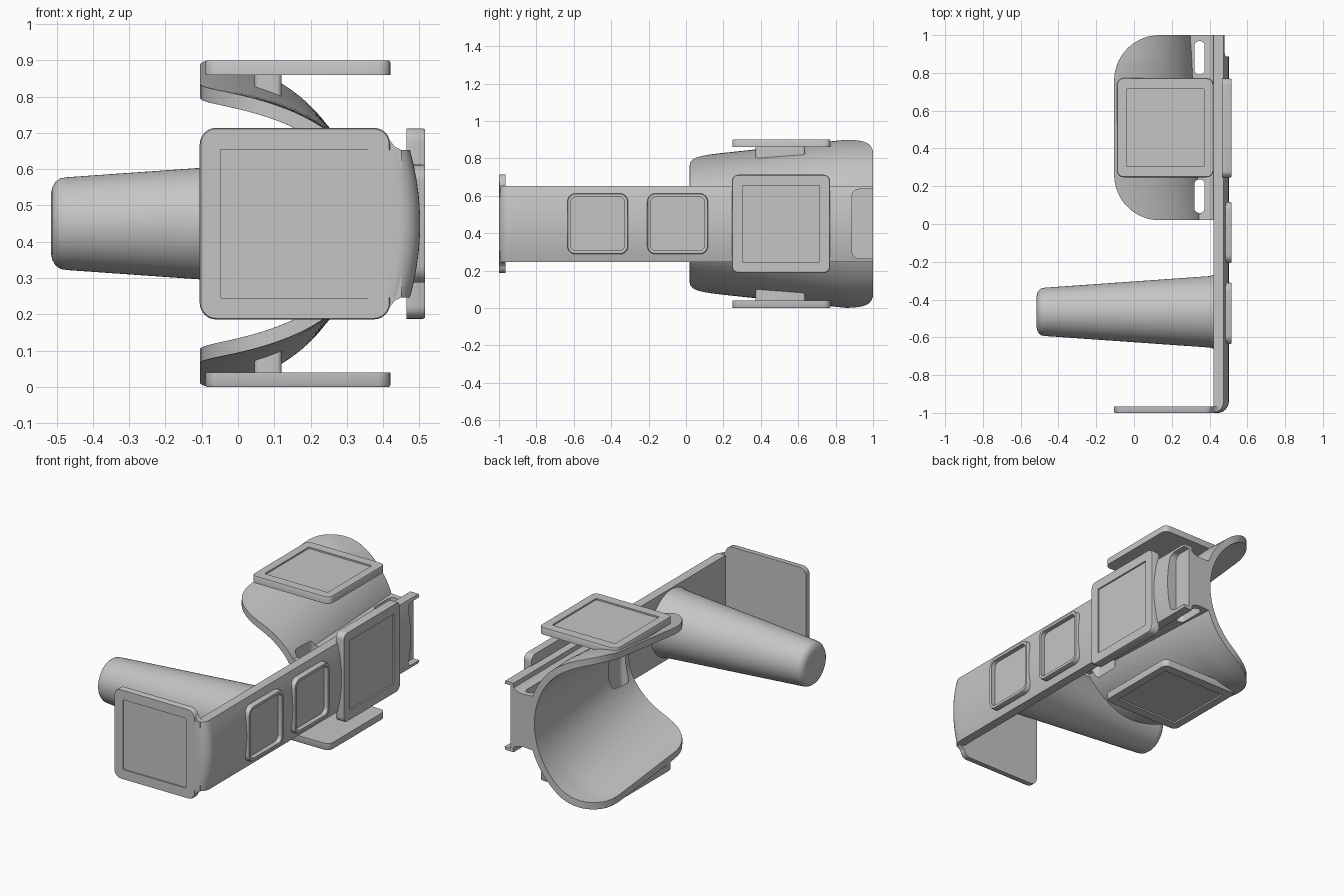
import bpy, bmesh
from math import sin, cos, pi, acos, sqrt

cube = bpy.data.objects.get("Cube")
if cube:
    bpy.data.objects.remove(cube, do_unlink=True)

mat = bpy.data.materials.new("plain grey")
mat.use_nodes = True
GREY = (0.56, 0.56, 0.56, 1)
mat.diffuse_color = GREY
mat.node_tree.nodes["Principled BSDF"].inputs["Base Color"].default_value = GREY
MID = 0.45  # height of the symmetry plane


def activate(ob):
    bpy.ops.object.select_all(action="DESELECT")
    ob.select_set(True)
    bpy.context.view_layer.objects.active = ob


def smooth(ob):
    activate(ob)
    bpy.ops.object.shade_smooth_by_angle(angle=0.6)


def loft(name, rings):
    """Skin closed rings of equal length and cap both ends."""
    bm = bmesh.new()
    rows = [[bm.verts.new(p) for p in ring] for ring in rings]
    n = len(rows[0])
    for a, b in zip(rows, rows[1:]):
        for i in range(n):
            j = (i + 1) % n
            bm.faces.new((a[i], a[j], b[j], b[i]))
    bm.faces.new(rows[0][::-1])
    bm.faces.new(rows[-1])
    bmesh.ops.recalc_face_normals(bm, faces=bm.faces)
    me = bpy.data.meshes.new(name)
    bm.to_mesh(me)
    bm.free()
    me.materials.append(mat)
    ob = bpy.data.objects.new(name, me)
    bpy.context.collection.objects.link(ob)
    smooth(ob)
    return ob


def rrect(w, h, r, n=6):
    pts = []
    for k, (sx, sy) in enumerate(((1, 1), (-1, 1), (-1, -1), (1, -1))):
        for i in range(n + 1):
            t = (k + i / n) * pi / 2
            pts.append((sx * (w / 2 - r) + r * cos(t), sy * (h / 2 - r) + r * sin(t)))
    return pts


def panel(name, place, w, h, r, back, front, iw, ih, ir, floor):
    """Rounded plate with a softened rim and a sunken inner field."""
    s = 0.006
    soft = front - s if front > back else front + s
    steps = [(w, h, r, back), (w, h, r, soft), (w - s, h - s, r - s / 2, front),
             (iw, ih, ir, front), (iw, ih, ir, floor)]
    return loft(name, [[place(u, v, d) for u, v in rrect(a, b, c)] for a, b, c, d in steps])


def block(name, place, w, h, r, lo, hi):
    return loft(name, [[place(u, v, d) for u, v in rrect(w, h, r)] for d in (lo, hi)])


def cut(cutter, *targets):
    for ob in targets:
        mod = ob.modifiers.new("cut", "BOOLEAN")
        mod.operation = "DIFFERENCE"
        mod.solver = "EXACT"
        mod.object = cutter
        activate(ob)
        bpy.ops.object.modifier_apply(modifier=mod.name)
    bpy.data.objects.remove(cutter, do_unlink=True)


def side(y):
    return lambda u, v, d: (d, y + u, MID + v)


# Long crowned bar with a rounded front corner
R = 0.06
rows = [(-1 + R * (1 - cos(t)), R * (1 - sin(t))) for t in [i * pi / 16 for i in range(9)]]
rows += [(-0.94 + 1.94 * i / 40, 0) for i in range(1, 41)]
rings = []
for y, off in rows:
    ring = [(0.42, y, MID - 0.203)]
    for i in range(17):
        s = -1 + i / 8
        ring.append((0.502 - 0.028 * s * s - off, y, MID + 0.203 * s))
    ring.append((0.42, y, MID + 0.203))
    rings.append(ring)
bar = loft("long_bar", rings)

# Two framed windows let into the bar
for name, y in (("front_window", -0.472), ("rear_window", -0.045)):
    cut(block("window_cutter", side(y), 0.3, 0.3, 0.03, 0.47, 0.6), bar)
    panel(name + "_frame", side(y), 0.325, 0.325, 0.045, 0.45, 0.515, 0.289, 0.287, 0.03, 0.488)

# Side plate, and the open pocket at the rear end of the bar
panel("side_plate", side(0.508), 0.525, 0.525, 0.035, 0.465, 0.515, 0.41, 0.41, 0.002, 0.506)
cut(block("pocket_cutter", side(0.988), 0.2, 0.37, 0.035, 0.432, 0.6), bar)
smooth(bar)

# Front plate and the neck that joins it to the bar
panel("front_plate", lambda u, v, d: (0.157 + u, d, MID + v),
      0.525, 0.528, 0.045, -0.965, -1, 0.41, 0.41, 0.002, -0.992)
half = [(0.36, 0.25), (0.405, 0.25), (0.418, 0.23), (0.432, 0.212), (0.45, 0.203)]
outline = [(x, MID + h) for x, h in half] + [(x, MID - h) for x, h in reversed(half)]
loft("plate_neck", [[(x, y, z) for x, z in outline] for y in (-0.996, -0.965)])

# Tapered handle
profile = [(0.44, 0.2), (0.425, 0.196), (0.4, 0.189), (-0.47, 0.128), (-0.49, 0.125),
           (-0.503, 0.115), (-0.512, 0.1), (-0.515, 0.085)]
loft("handle", [[(x, -0.465 + r * cos(i * pi / 32), MID + r * sin(i * pi / 32))
                 for i in range(64)] for x, r in profile])

# Flaring arm cuff with rounded corners, and the waisted web joining it to the bar
CX, WALL, CORNER = -0.105, 0.04, 0.24
waist = [(0.44, 0.197), (0.425, 0.18), (0.405, 0.165), (0.38, 0.157), (0.355, 0.155)]
cuff_rings, web_rings = [], []
for k in range(41):
    t = 0.5 - 0.5 * cos(k * pi / 40)
    y = 0.02 + 0.98 * t
    a, b = 0.5 - 0.07 * t, min(0.36 + 0.105 * t, 0.45)
    d = min(y - 0.02, 1 - y, CORNER)
    reach = CORNER - sqrt(max(0, CORNER ** 2 - (CORNER - d) ** 2))

    def arc(shrink):
        A, B = a - shrink, b - shrink
        end = acos(min(1, reach / A))
        return [(CX + A * cos(s), y, MID + B * sin(s))
                for s in [end * (i / 24 - 1) for i in range(49)]]

    cuff_rings.append(arc(0) + arc(WALL)[::-1])
    web = [(x, y, MID - h) for x, h in waist]
    for i in range(17):
        h = 0.16 * (i / 8 - 1)
        web.append((CX + (a - 0.02) * sqrt(1 - (h / (b - 0.02)) ** 2), y, MID + h))
    web += [(x, y, MID + h) for x, h in reversed(waist)]
    web_rings.append(web)
cuff = loft("arm_cuff", cuff_rings)
bevel = cuff.modifiers.new("soft_rim", "BEVEL")
bevel.width = 0.01
bevel.segments = 3
bevel.limit_method = "ANGLE"
bevel.angle_limit = 0.9
activate(cuff)
bpy.ops.object.modifier_apply(modifier=bevel.name)
web = loft("cuff_web", web_rings)

# Strap slots through the cuff and web
for y in (0.147, 0.88):
    cut(block("slot_cutter", lambda u, v, d: (0.347 + u, y + v, d),
              0.055, 0.178, 0.027, -0.1, 1), cuff, web)
smooth(cuff)
smooth(web)

# Upper and lower plates on posts, mirrored about the middle
for word, sign in (("upper", 1), ("lower", -1)):
    def stand(u, v, d):
        return (0.165 + u, 0.51 + v, MID + sign * d)

    def post(u, v, d):
        # the foot of the post follows the slope of the cuff
        slope = 0.1 * v - 0.4 * u if d < 0.4 else 0
        return (0.083 + u, 0.505 + v, MID + sign * (d + slope))

    panel(word + "_plate", stand, 0.51, 0.525, 0.035, 0.41, 0.45, 0.41, 0.41, 0.002, 0.441)
    block(word + "_post", post, 0.075, 0.265, 0.015, 0.36, 0.42)
